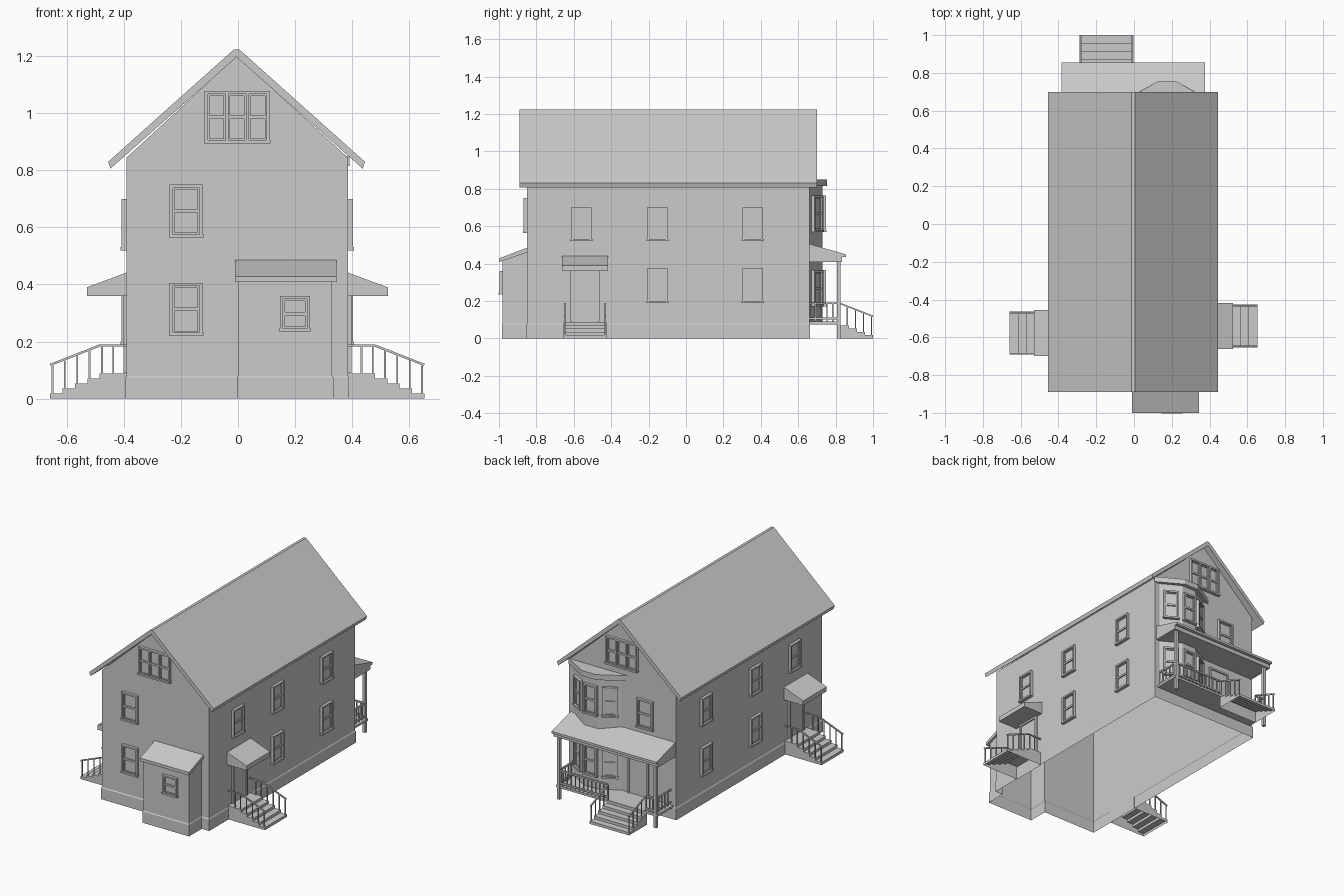
import bpy, bmesh
from math import radians, atan2
from mathutils import Matrix, Vector

cube = bpy.data.objects.get("Cube")
if cube:
    bpy.data.objects.remove(cube, do_unlink=True)

grey = bpy.data.materials.new("plain_grey")
grey.use_nodes = True
grey.diffuse_color = (0.6, 0.6, 0.6, 1)
grey.node_tree.nodes["Principled BSDF"].inputs["Base Color"].default_value = (0.6, 0.6, 0.6, 1)


def finish(name, bm, matrix=Matrix()):
    bmesh.ops.remove_doubles(bm, verts=bm.verts, dist=0.0002)
    bmesh.ops.recalc_face_normals(bm, faces=bm.faces)
    mesh = bpy.data.meshes.new(name)
    bm.to_mesh(mesh)
    bm.free()
    mesh.materials.append(grey)
    ob = bpy.data.objects.new(name, mesh)
    ob.matrix_world = matrix
    bpy.context.collection.objects.link(ob)
    return ob


def box(bm, x0, x1, y0, y1, z0, z1):
    size = Matrix.Diagonal((x1 - x0, y1 - y0, z1 - z0, 1))
    mid = Matrix.Translation(((x0 + x1) / 2, (y0 + y1) / 2, (z0 + z1) / 2))
    bmesh.ops.create_cube(bm, size=1, matrix=mid @ size)


def bar(bm, p, q, t=0.008):
    """Square bar from p to q."""
    p, q = Vector(p), Vector(q)
    d = q - p
    m = Matrix.Translation((p + q) / 2) @ d.to_track_quat('Z', 'Y').to_matrix().to_4x4()
    bmesh.ops.create_cube(bm, size=1, matrix=m @ Matrix.Diagonal((t, t, d.length, 1)))


def prism(bm, profile, place, a, b):
    """Extrude a 2D profile between a and b; place maps (u, v, w) to a point."""
    f = bm.faces.new([bm.verts.new(place(u, v, a)) for u, v in profile])
    new = bmesh.ops.extrude_face_region(bm, geom=[f])["geom"]
    shift = Vector(place(0, 0, b)) - Vector(place(0, 0, a))
    bmesh.ops.translate(bm, vec=shift, verts=[v for v in new if isinstance(v, bmesh.types.BMVert)])


def along_x(u, v, w): return (w, u, v)
def along_y(u, v, w): return (u, w, v)
def along_z(u, v, w): return (u, v, w)


def wall_frame(x, y, degrees):
    """Local frame on a wall: x along it, -y outwards."""
    return Matrix.Translation((x, y, 0)) @ Matrix.Rotation(radians(degrees), 4, 'Z')


def window(name, frame, w, z0, z1, units=1):
    bm = bmesh.new()
    t, d = 0.011, 0.018
    box(bm, -w / 2, w / 2, -0.004, 0, z0, z1)
    for i in range(units + 1):
        x = -w / 2 + t / 2 + i * (w - t) / units
        box(bm, x - t / 2, x + t / 2, -d, 0, z0, z1)
    box(bm, -w / 2, w / 2, -d, 0, z1 - t, z1)
    box(bm, -w / 2 - 0.003, w / 2 + 0.003, -d - 0.004, 0, z0, z0 + t)
    mid, s, cell = (z0 + z1) / 2, 0.006, (w - t) / units
    box(bm, -w / 2, w / 2, -0.012, 0, mid - s, mid + s)
    # sash stiles and rails
    for i in range(units):
        a = -w / 2 + t + i * cell
        b = a + cell - t
        for x0, x1 in ((a, a + s), (b - s, b)):
            box(bm, x0, x1, -0.01, 0, z0, z1)
        for z in (z0 + t, z1 - t - s):
            box(bm, a, b, -0.01, 0, z, z + s)
    finish(name, bm, frame)


def door(name, frame, w, z0, z1):
    bm = bmesh.new()
    box(bm, -w / 2, w / 2, -0.004, 0, z0, z1)
    for x in (-w / 2, w / 2 - 0.012):
        box(bm, x, x + 0.012, -0.012, 0, z0, z1)
    box(bm, -w / 2, w / 2, -0.012, 0, z1 - 0.012, z1)
    finish(name, bm, frame)


def stairs(name, frame, w, landing, run, top, steps):
    # stepped block, open underneath
    profile = [(0, 0), (0, top)]
    going = (run - landing) / steps
    out, z = landing, top
    levels = [(landing, top)]
    for i in range(steps):
        profile.append((-out, z))
        z -= top / (steps + 1)
        profile.append((-out, z))
        out += going
        levels.append((out, z))
    profile += [(-run, z), (-run, 0)]
    bm = bmesh.new()
    prism(bm, profile, along_x, -w / 2, w / 2)
    base = [f for f in bm.faces if all(abs(v.co.z) < 1e-4 for v in f.verts)]
    bmesh.ops.delete(bm, geom=base, context='FACES')
    finish(name, bm, frame)
    # handrails with balusters
    bm = bmesh.new()
    rail, low = top + 0.098, 0.118
    for x in (-w / 2 + 0.006, w / 2 - 0.006):
        if landing > 0.02:
            bar(bm, (x, 0, rail), (x, -landing, rail))
            bar(bm, (x, -landing / 2, top), (x, -landing / 2, rail), 0.006)
        bar(bm, (x, -landing, rail), (x, -run, low))
        for o, zz in levels:
            o -= 0.008
            k = max(0, (o - landing) / (run - landing))
            bar(bm, (x, -o, zz), (x, -o, rail + k * (low - rail)), 0.006)
    finish(name + "_railing", bm, frame)


# Main walls: hollow shell, open to the addition at the front
L, R, F, B, MID = -0.39, 0.385, -0.85, 0.66, -0.005
A0, A1, AF, AT = 0.0, 0.33, -0.98, 0.415
EAVE, PEAK, SILL = 0.845, 1.2, 0.08
bm = bmesh.new()


def panel(*pts):
    bm.faces.new([bm.verts.new(p) for p in pts])


gable = [(R, SILL), (R, EAVE), (MID, PEAK), (L, EAVE), (L, SILL)]
notch = [(A0, SILL), (A0, AT), (A1, AT), (A1, SILL)]
panel(*[(x, F, z) for x, z in gable + notch])
panel(*[(x, B, z) for x, z in gable])
for x in (L, R):
    panel((x, F, SILL), (x, B, SILL), (x, B, EAVE), (x, F, EAVE))
finish("house_walls", bm)

# Front addition
bm = bmesh.new()
for x in (A0, A1):
    panel((x, AF, SILL), (x, F, SILL), (x, F, 0.47), (x, AF, AT))
panel((A0, AF, SILL), (A1, AF, SILL), (A1, AF, AT), (A0, AF, AT))
finish("addition_walls", bm)
bm = bmesh.new()
prism(bm, [(-1.0, 0.408), (-1.0, 0.428), (F, 0.485), (F, 0.46)], along_x, -0.01, 0.345)
finish("addition_roof", bm)

# Foundation with a small sloped ledge
outline = [(L, F), (A0, F), (A0, AF), (A1, AF), (A1, F), (R, F), (R, B), (L, B)]
bm = bmesh.new()


def ring(off, z):
    pts = []
    for i, (x, y) in enumerate(outline):
        n = Vector((0, 0))
        for (ax, ay), (bx, by) in ((outline[i - 1], (x, y)), ((x, y), outline[(i + 1) % len(outline)])):
            n += Vector((by - ay, ax - bx)).normalized()
        pts.append(bm.verts.new((x + n.x * off, y + n.y * off, z)))
    return pts


rings = [ring(0.004, 0), ring(0.004, 0.074), ring(0, SILL)]
for lo, hi in zip(rings, rings[1:]):
    for i in range(len(lo)):
        bm.faces.new((lo[i - 1], lo[i], hi[i], hi[i - 1]))
finish("foundation", bm)

# Main roof
bm = bmesh.new()
prism(bm, [(-0.455, 0.83), (-0.022, 1.217), (-0.014, 1.224), (0.004, 1.224), (0.012, 1.217),
           (0.445, 0.83), (0.437, 0.806), (MID, 1.197), (-0.447, 0.806)], along_y, -0.89, 0.70)
finish("main_roof", bm)

# Front and back windows
for n, (z0, z1) in {"lower": (0.22, 0.405), "upper": (0.565, 0.75)}.items():
    window("front_" + n + "_window", wall_frame(-0.182, F, 0), 0.115, z0, z1)
window("front_attic_window", wall_frame(-0.003, F, 0), 0.228, 0.895, 1.078, 3)
window("back_attic_window", wall_frame(-0.003, B, 180), 0.228, 0.895, 1.078, 3)
window("addition_window", wall_frame(0.2, AF, 0), 0.105, 0.235, 0.36)
window("back_upper_window", wall_frame(-0.17, B, 180), 0.115, 0.54, 0.73)
door("back_door", wall_frame(-0.12, B, 180), 0.15, 0.09, 0.37)

# Side windows, doors, awnings and steps
for side, x, turn, entry in (("left", R, 90, -0.54), ("right", L, -90, -0.578)):
    for i, y in enumerate((0.357, -0.152, -0.56)):
        window(f"{side}_upper_window_{i}", wall_frame(x, y, turn), 0.112, 0.52, 0.7)
        if i < 2:
            window(f"{side}_lower_window_{i}", wall_frame(x, y, turn), 0.112, 0.19, 0.375)
    frame = wall_frame(x, entry, turn)
    door(side + "_door", frame, 0.155, 0.09, 0.36)
    bm = bmesh.new()
    prism(bm, [(0, 0.36), (-0.14, 0.36), (-0.14, 0.39), (0, 0.442)], along_x, -0.122, 0.122)
    finish(side + "_awning", bm, frame)
    stairs(side + "_steps", frame, 0.228, 0.095, 0.268, 0.088, 4)

# Two-storey bay at the back
bay = [(0.0, B), (0.125, 0.73), (0.225, 0.73), (0.35, B)]
bm = bmesh.new()
prism(bm, bay, along_z, 0.09, 0.83)
finish("bay_walls", bm)
bm = bmesh.new()
prism(bm, [(-0.04, B), (0.125, 0.755), (0.225, 0.755), (0.39, B)], along_z, 0.815, 0.85)
finish("bay_roof", bm)
for i, (p, q) in enumerate(zip(bay, bay[1:])):
    turn = 180 - atan2(p[1] - q[1], q[0] - p[0]) * 180 / 3.14159
    frame = wall_frame((p[0] + q[0]) / 2, (p[1] + q[1]) / 2, turn)
    for n, z0 in (("lower", 0.17), ("upper", 0.57)):
        window(f"bay_{n}_window_{i}", frame, 0.095, z0, z0 + 0.195)

# Back porch
bm = bmesh.new()
prism(bm, [(B, 0.41), (0.835, 0.41), (0.835, 0.435), (0.855, 0.435), (0.855, 0.45), (B, 0.505)],
      along_x, -0.385, 0.375)
finish("porch_roof", bm)
bm = bmesh.new()
box(bm, -0.37, 0.365, B, 0.825, 0.076, 0.09)
finish("porch_deck", bm)
bm = bmesh.new()
for x in (-0.352, 0.347):
    box(bm, x - 0.01, x + 0.01, 0.806, 0.826, 0, 0.415)
finish("porch_posts", bm)
bm = bmesh.new()
for p, q, n in (((0.347, B), (0.347, 0.816), 5), ((-0.352, B), (-0.352, 0.816), 5),
                ((0.347, 0.816), (-0.005, 0.816), 12), ((-0.285, 0.816), (-0.352, 0.816), 3)):
    p, q = Vector(p), Vector(q)
    for z in (0.106, 0.188):
        bar(bm, (*p, z), (*q, z), 0.01)
    for i in range(n + 1):
        c = p.lerp(q, i / n)
        bar(bm, (*c, 0.09), (*c, 0.188), 0.006)
finish("porch_railing", bm)
stairs("porch_steps", wall_frame(-0.145, 0.815, 180), 0.285, 0.012, 0.185, 0.088, 4)
